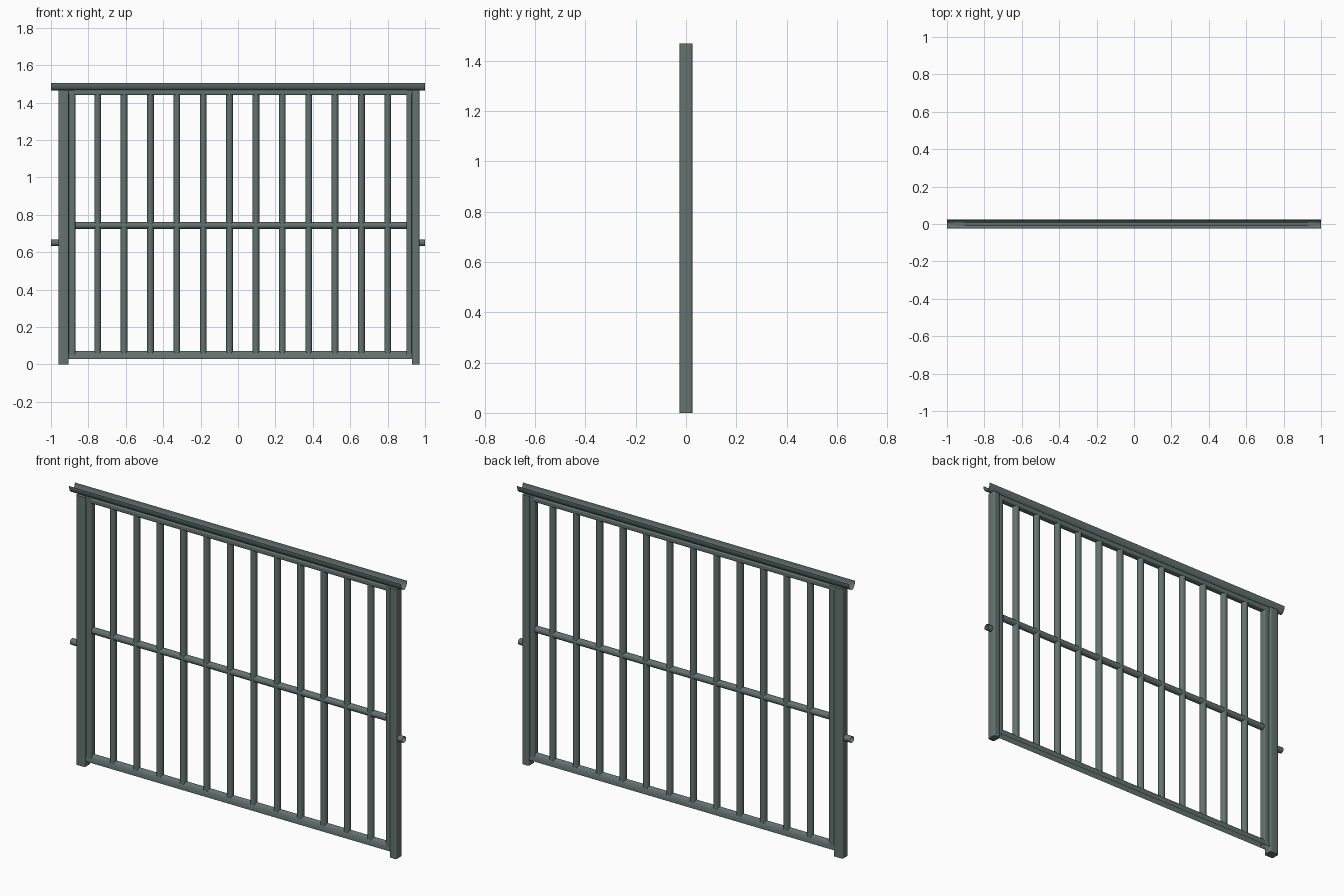
import bpy, bmesh, math
from mathutils import Vector

if "Cube" in bpy.data.objects:
    bpy.data.objects.remove(bpy.data.objects["Cube"])

paint = bpy.data.materials.new("grey_green_paint")
paint.diffuse_color = (0.125, 0.17, 0.158, 1)
paint.use_nodes = True
paint.node_tree.nodes["Principled BSDF"].inputs["Base Color"].default_value = paint.diffuse_color


def finish(name, bm, angle=40):
    me = bpy.data.meshes.new(name)
    bm.to_mesh(me)
    bm.free()
    ob = bpy.data.objects.new(name, me)
    bpy.context.collection.objects.link(ob)
    me.materials.append(paint)
    bpy.ops.object.select_all(action='DESELECT')
    ob.select_set(True)
    bpy.context.view_layer.objects.active = ob
    bpy.ops.object.shade_smooth_by_angle(angle=math.radians(angle))
    return ob


def sweep(name, profile, a, b, axis, closed=False, capped=False):
    """Extrude a 2D profile from a to b along x or z; ends are open unless capped."""
    bm = bmesh.new()
    rings = []
    for t in (a, b):
        rings.append([bm.verts.new((t, u, v) if axis == 'x' else (u, v, t))
                      for u, v in profile])
    n = len(profile)
    for i in range(n if closed else n - 1):
        j = (i + 1) % n
        bm.faces.new((rings[0][i], rings[0][j], rings[1][j], rings[1][i]))
    if capped:
        bm.faces.new(rings[0][::-1])
        bm.faces.new(rings[1])
    if closed:
        bmesh.ops.recalc_face_normals(bm, faces=bm.faces)
    return finish(name, bm)


def circle(cu, cv, r, n=16):
    return [(cu + r * math.cos(2 * math.pi * i / n), cv + r * math.sin(2 * math.pi * i / n))
            for i in range(n)]


def rounded_rect(u0, u1, v0, v1, r, n=4):
    pts = []
    corners = [(u1 - r, v1 - r), (u0 + r, v1 - r), (u0 + r, v0 + r), (u1 - r, v0 + r)]
    for k, (cu, cv) in enumerate(corners):
        for i in range(n + 1):
            a = math.pi / 2 * (k + i / n)
            pts.append((cu + r * math.cos(a), cv + r * math.sin(a)))
    return pts


def half_pipe(half_width, z_lip, z_bottom, n=14):
    return [(-half_width * math.cos(math.pi * i / n),
             z_lip + (z_bottom - z_lip) * math.sin(math.pi * i / n)) for i in range(n + 1)]


# outer posts
for side, x0, x1 in (("left", -0.96, -0.905), ("right", 0.93, 0.97)):
    sweep(side + "_post", rounded_rect(x0, x1, -0.025, 0.025, 0.008),
          0, 1.467, 'z', True, True)

# inner frame uprights
for side, x0, x1 in (("left", -0.905, -0.87), ("right", 0.90, 0.93)):
    sweep(side + "_frame_upright", rounded_rect(x0, x1, -0.018, 0.018, 0.006),
          0.04, 1.465, 'z', True)

# top channel, a trough open upward
sweep("top_channel", half_pipe(0.025, 1.505, 1.465), -1, 1, 'x')

# frame rails
sweep("upper_frame_rail", rounded_rect(-0.018, 0.018, 1.44, 1.467, 0.006),
      -0.905, 0.93, 'x', True)
sweep("bottom_rail", half_pipe(0.02, 0.03, 0.072)[::-1], -0.905, 0.93, 'x')
sweep("middle_rail", circle(0, 0.743, 0.018), -0.87, 0.90, 'x', True)

# vertical bars
for i in range(12):
    sweep(f"bar_{i + 1}", circle(-0.75 + 0.141 * i, 0, 0.018), 0.06, 1.45, 'z', True)

# side pins
for side, a, b in (("left", -1, -0.95), ("right", 0.96, 1)):
    sweep(side + "_pin", circle(0, 0.65, 0.017, 12), a, b, 'x', True)
